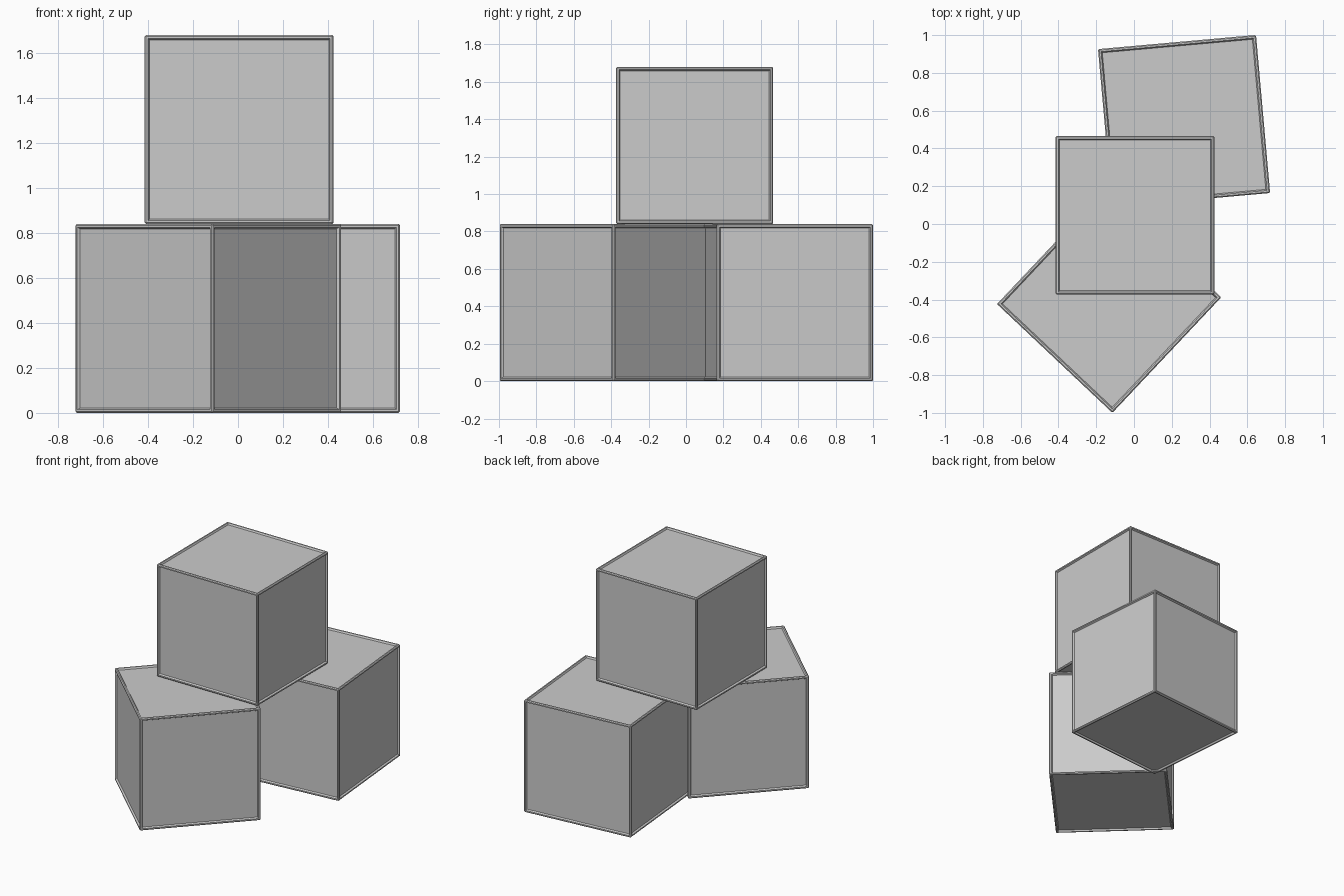
import bpy, bmesh, math

if "Cube" in bpy.data.objects:
    bpy.data.objects.remove(bpy.data.objects["Cube"])

SIDE = 0.84


def crate(name, x, y, z, angle):
    """Cube with chamfered edges and a sunken panel on every face."""
    bm = bmesh.new()
    bmesh.ops.create_cube(bm, size=SIDE)
    outer = list(bm.edges)
    panels = list(bm.faces)
    # flat frame, then a sloped step down to the panel
    bmesh.ops.inset_individual(bm, faces=panels, thickness=0.021, depth=0)
    bmesh.ops.inset_individual(bm, faces=panels, thickness=0.009, depth=-0.012)
    # small chamfer on the twelve outer edges
    bmesh.ops.bevel(bm, geom=outer, offset=0.006, segments=1,
                    profile=0.5, affect='EDGES')
    bmesh.ops.recalc_face_normals(bm, faces=bm.faces)
    mesh = bpy.data.meshes.new(name)
    bm.to_mesh(mesh)
    bm.free()
    obj = bpy.data.objects.new(name, mesh)
    obj.location = (x, y, z + SIDE / 2)
    obj.rotation_euler.z = math.radians(angle)
    bpy.context.collection.objects.link(obj)


# two crates on the floor, one stacked across them
crate("front_crate", -0.132, -0.406, 0, -43.3)
crate("back_crate", 0.265, 0.545, 0, 5.1)
crate("top_crate", 0.005, 0.046, SIDE, 0)
